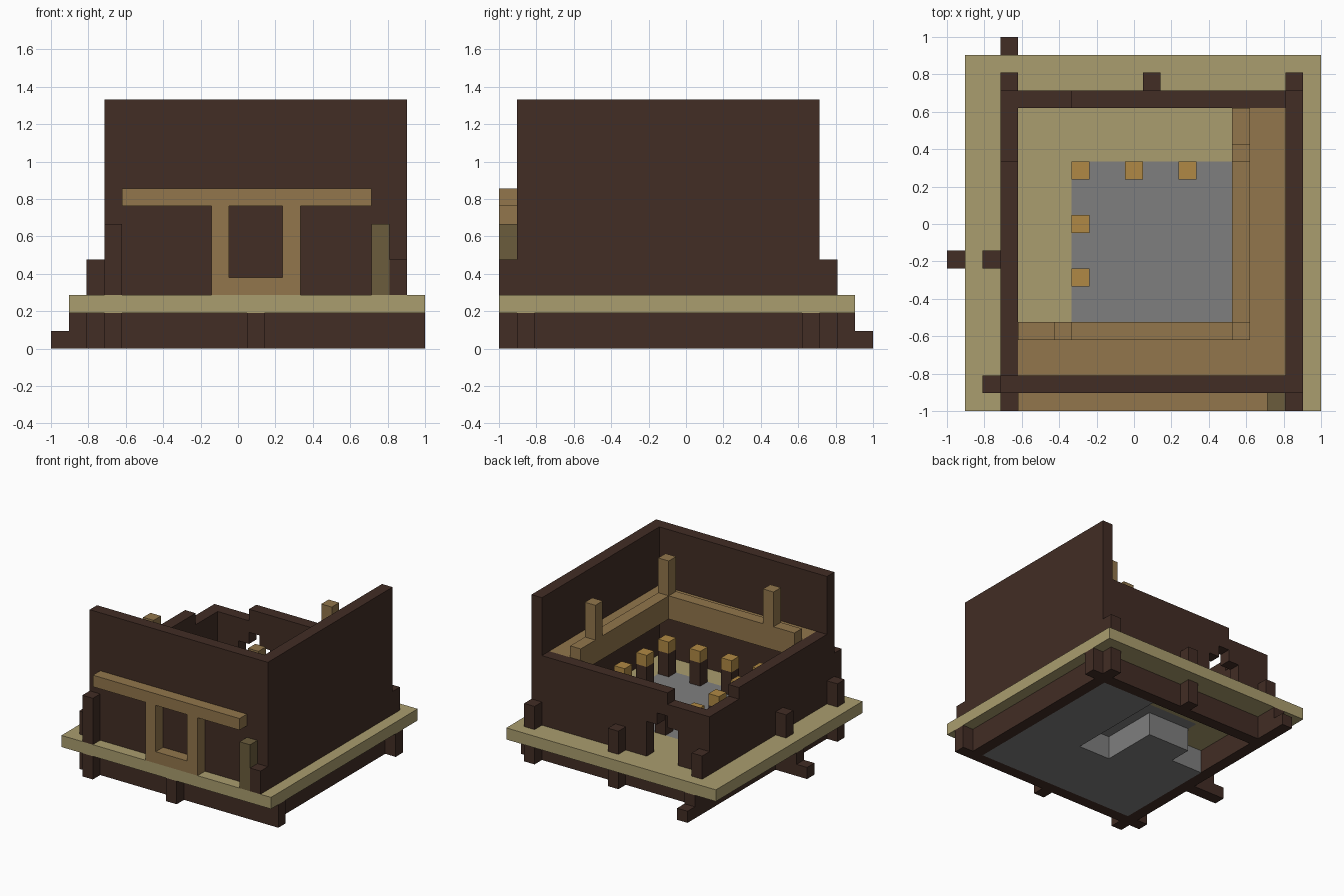
import bpy
import bmesh
from mathutils import Vector

cube = bpy.data.objects.get("Cube")
if cube:
    bpy.data.objects.remove(cube, do_unlink=True)

N = 21          # block units across the longest side
U = 2 / N


def material(name, rgb):
    m = bpy.data.materials.new(name)
    m.use_nodes = True
    col = (*rgb, 1)
    m.diffuse_color = col
    bsdf = next(n for n in m.node_tree.nodes if n.type == 'BSDF_PRINCIPLED')
    bsdf.inputs["Base Color"].default_value = col
    bsdf.inputs["Roughness"].default_value = 0.9
    return m


dark = material("dark timber", (.054, .026, .018))
sand = material("sandy plank", (.402, .337, .156))
stone = material("grey stone", (.212, .212, .212))
wood = material("light wood", (.287, .181, .072))
orange = material("golden wood", (.434, .25, .058))
olive = material("olive wood", (.147, .107, .045))


def part(name, mat, *boxes):
    """One object from boxes given as x, y, z ranges in block units."""
    bm = bmesh.new()
    for x0, x1, y0, y1, z0, z1 in boxes:
        lo = Vector((x0 * U - 1, y0 * U - 1, z0 * U))
        hi = Vector((x1 * U - 1, y1 * U - 1, z1 * U))
        verts = bmesh.ops.create_cube(bm, size=1)["verts"]
        for v in verts:
            v.co = Vector(((lo[i] + hi[i]) / 2 + v.co[i] * (hi[i] - lo[i])
                           for i in range(3)))
    me = bpy.data.meshes.new(name)
    bm.to_mesh(me)
    bm.free()
    me.materials.append(mat)
    ob = bpy.data.objects.new(name, me)
    bpy.context.collection.objects.link(ob)
    return ob


def post(name, mat, x, y, z0, z1):
    return part(name, mat, (x, x + 1, y, y + 1, z0, z1))


# Foundation frame of ground beams
part("foundation_frame", dark,
     (3, 20, 1, 2, 0, 2), (3, 20, 17, 18, 0, 2),
     (3, 4, 2, 17, 0, 2), (19, 20, 2, 17, 0, 2))

# Beam ends poking out under the deck
for x, y in ((3, 0), (11, 0), (2, 1), (20, 1), (20, 17), (11, 18), (19, 18)):
    post("foundation_beam_end", dark, x, y, 0, 2)
part("side_ground_log", dark, (0, 3, 8, 9, 0, 1), (1, 3, 8, 9, 1, 2))
part("back_ground_log", dark, (3, 4, 18, 21, 0, 1), (3, 4, 18, 20, 1, 2))

# Stone fill with an open cellar corner
part("stone_fill", stone,
     (14, 19, 2, 17, 0, 2), (4, 14, 2, 8, 0, 2),
     (4, 11, 8, 11, 0, 2), (7, 11, 11, 13, 0, 2))

# Deck around the square stone floor
part("deck", sand,
     (1, 7, 0, 20, 2, 3), (17, 21, 0, 20, 2, 3),
     (7, 17, 0, 4, 2, 3), (7, 17, 14, 20, 2, 3))
part("stone_floor", stone, (7, 17, 4, 14, 2, 3))

# Tall front and side walls
part("front_wall", dark, (3, 20, 1, 2, 3, 14))
part("tall_side_wall", dark, (19, 20, 2, 18, 3, 14))

# Lower walls, stepped down at the corner, with a stepped doorway
part("low_side_wall", dark, (3, 4, 2, 14, 3, 9), (3, 4, 14, 17, 3, 8))
part("back_wall", dark,
     (9, 19, 17, 18, 3, 9), (7, 9, 17, 18, 7, 9), (8, 9, 17, 18, 6, 7),
     (6, 7, 17, 18, 6, 8), (3, 6, 17, 18, 3, 8))

# Buttress posts outside the walls
for x, y in ((19, 0), (2, 1), (2, 8), (3, 18), (11, 18), (19, 18)):
    post("buttress_post", dark, x, y, 3, 5)
post("front_corner_post", dark, 3, 0, 3, 7)
post("front_olive_post", olive, 18, 0, 3, 7)

# Front window frame
part("window_lintel", wood, (4, 18, 0, 1, 8, 9))
for x in (9, 13):
    post("window_jamb", wood, x, 0, 3, 8)
part("window_sill", wood, (10, 13, 0, 1, 3, 4))

# Gallery floor, rail and rail posts
part("gallery_floor", wood, (16, 19, 2, 17, 8, 9), (4, 16, 2, 5, 8, 9))
part("gallery_rail", wood, (16, 17, 5, 17, 9, 10), (4, 17, 4, 5, 9, 10))
for x, y in ((6, 4), (16, 4), (16, 14)):
    post("gallery_post", wood, x, y, 10, 13)

# Ring of short posts with golden caps around the stone floor
for i in range(4):
    for j in range(4):
        if i in (0, 3) or j in (0, 3):
            x, y = 7 + 3 * i, 4 + 3 * j
            post("ring_post", dark, x, y, 3, 5)
            post("ring_post_cap", orange, x, y, 5, 6)
